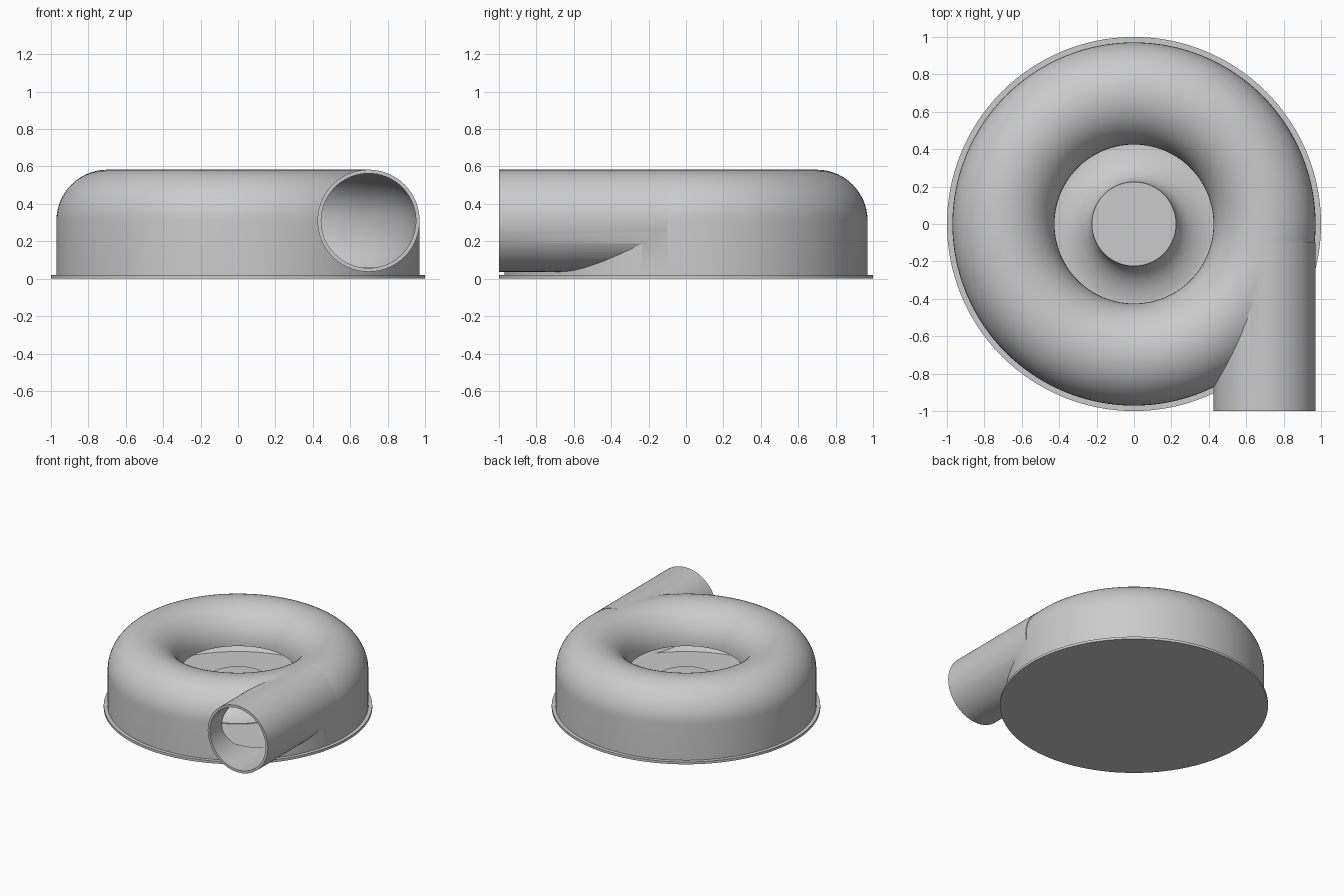
import bpy, bmesh
from math import sin, cos, pi, radians
from mathutils import Matrix, Vector

cube = bpy.data.objects.get("Cube")
if cube:
    bpy.data.objects.remove(cube, do_unlink=True)

RING, MID_Z, TUBE = 0.698, 0.31, 0.273   # scroll centre radius, height, tube radius
BORE = 0.255
FLOOR = 0.06
HUB_R, HUB_Z = 0.225, 0.235

grey = bpy.data.materials.new("cast_grey")
grey.use_nodes = True
colour = (0.6, 0.6, 0.6, 1)
grey.diffuse_color = colour
grey.node_tree.nodes["Principled BSDF"].inputs["Base Color"].default_value = colour


def finish(bm, name):
    bmesh.ops.recalc_face_normals(bm, faces=bm.faces)
    mesh = bpy.data.meshes.new(name)
    bm.to_mesh(mesh)
    bm.free()
    mesh.materials.append(grey)
    obj = bpy.data.objects.new(name, mesh)
    bpy.context.collection.objects.link(obj)
    return obj


def revolve(name, profile, closed):
    """Spin an (r, z) profile about the z axis."""
    bm = bmesh.new()
    verts = [bm.verts.new((r, 0, z)) for r, z in profile]
    pairs = list(zip(verts, verts[1:]))
    if closed:
        pairs.append((verts[-1], verts[0]))
    edges = [bm.edges.new(p) for p in pairs]
    bmesh.ops.spin(bm, geom=verts + edges, cent=(0, 0, 0), axis=(0, 0, 1),
                   angle=2 * pi, steps=128, use_merge=False)
    bmesh.ops.remove_doubles(bm, verts=bm.verts, dist=1e-4)
    return finish(bm, name)


def rod(name, radius, y0, y1):
    """Solid cylinder along y at the outlet position."""
    bm = bmesh.new()
    place = (Matrix.Translation(Vector((RING, (y0 + y1) / 2, MID_Z)))
             @ Matrix.Rotation(radians(90), 4, 'X'))
    bmesh.ops.create_cone(bm, cap_ends=True, segments=96, radius1=radius,
                          radius2=radius, depth=y1 - y0, matrix=place)
    return finish(bm, name)


def combine(target, tool, operation):
    mod = target.modifiers.new(operation.lower(), 'BOOLEAN')
    mod.operation = operation
    mod.solver = 'EXACT'
    mod.object = tool
    bpy.context.view_layer.objects.active = target
    bpy.ops.object.modifier_apply(modifier=mod.name)
    bpy.data.objects.remove(tool, do_unlink=True)


def half_round(radius, z, start, end, steps=28):
    """Upper half circle of the scroll section."""
    angles = [start + (end - start) * i / steps for i in range(steps + 1)]
    return [(RING + radius * cos(a), z + radius * sin(a)) for a in angles]


# Housing: flange, upright wall, rounded top, central well and flared hub
well_r = RING - TUBE
cove_w = 0.24
cove = []
for i in range(17):
    a = pi / 2 * i / 16
    r = HUB_R + cove_w * (1 - cos(a))
    if r < well_r - 0.005:
        cove.append((r, HUB_Z - (HUB_Z - FLOOR - 0.002) * sin(a)))
well_floor = cove[-1][1]
outer = [(0, 0), (1, 0), (1, 0.02), (RING + TUBE, 0.02)]
outer += half_round(TUBE, MID_Z, 0, pi)
outer += [(well_r, well_floor)] + cove[::-1] + [(0, HUB_Z)]
housing = revolve("blower_housing", outer, False)

# Outlet pipe, running straight off the scroll
combine(housing, rod("outlet_pipe", TUBE, -1.0, -0.1), 'UNION')

# Hollow scroll chamber
cavity = [(well_r - 0.003, FLOOR), (well_r - 0.003, MID_Z - 0.003)]
cavity += half_round(BORE, MID_Z - 0.003, pi, 0)
cavity += [(RING + BORE, 0.25), (0.93, 0.14), (0.86, FLOOR)]
combine(housing, revolve("chamber_cutter", cavity, True), 'DIFFERENCE')

# Bore of the outlet pipe
combine(housing, rod("bore_cutter", BORE - 0.002, -1.1, -0.05), 'DIFFERENCE')

bpy.ops.object.select_all(action='DESELECT')
housing.select_set(True)
bpy.context.view_layer.objects.active = housing
bpy.ops.object.shade_smooth_by_angle(angle=radians(30))
